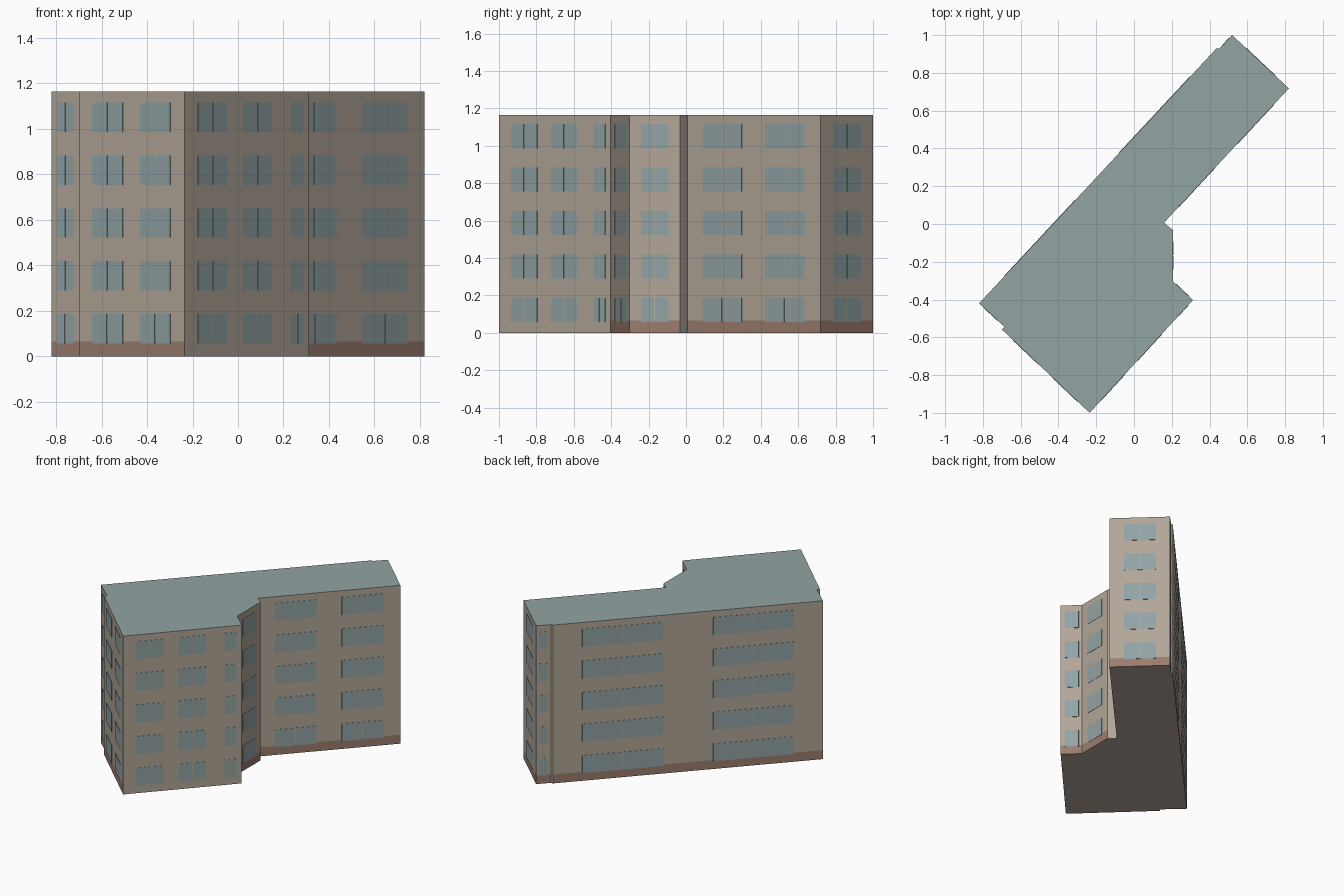
import bpy
import bmesh
from mathutils import Vector

cube = bpy.data.objects.get("Cube")
if cube:
    bpy.data.objects.remove(cube, do_unlink=True)

HEIGHT, PLINTH = 1.165, 0.066
FLOORS, SILL, STOREY, WINDOW_H = 5, 0.057, 0.2325, 0.129
PROUD = 0.002


def material(name, colour):
    mat = bpy.data.materials.new(name)
    mat.use_nodes = True
    mat.diffuse_color = (*colour, 1)
    mat.node_tree.nodes["Principled BSDF"].inputs["Base Color"].default_value = (*colour, 1)
    return mat


WALL = material("beige wall", (0.445, 0.381, 0.314))
BASE = material("brown plinth", (0.328, 0.205, 0.156))
GLASS = material("blue grey glass", (0.287, 0.366, 0.376))
ROOF = material("grey green roof", (0.287, 0.366, 0.366))

# Each wall: starting corner, whether it has a plinth, window spans along it
WALLS = [
    ("front_right_wall", (-0.235, -1.0), False, [(0.11, 0.343), (0.468, 0.70), (0.854, 0.954)]),
    ("bay_end_wall", (0.312, -0.403), True, [(0.21, 0.85)]),
    ("bay_wall", (0.207, -0.303), True, [(0.23, 0.78)]),
    ("bay_return", (0.207, -0.033), False, []),
    ("wing_wall", (0.159, 0.007), True, [(0.117, 0.411), (0.587, 0.882)]),
    ("wing_end_wall", (0.82, 0.718), True, [(0.24, 0.77)]),
    ("rear_corner_wall", (0.52, 1.0), True, [(0.23, 0.78)]),
    ("rear_step", (0.45, 0.928), False, []),
    ("rear_wall", (0.435, 0.928), True, [(0.109, 0.41), (0.594, 0.893)]),
    ("left_corner_wall", (-0.82, -0.42), True, [(0.18, 0.74)]),
    ("left_step", (-0.685, -0.545), False, []),
    ("front_left_wall", (-0.70, -0.558), True, [(0.128, 0.417), (0.583, 0.867)]),
]


def make_object(name, bm, mats):
    mesh = bpy.data.meshes.new(name)
    bm.to_mesh(mesh)
    bm.free()
    for mat in mats:
        mesh.materials.append(mat)
    obj = bpy.data.objects.new(name, mesh)
    bpy.context.collection.objects.link(obj)
    return obj


# Building shell: plinth band, wall band, roof and underside
bm = bmesh.new()
rings = [[bm.verts.new((*w[1], z)) for w in WALLS] for z in (0, PLINTH, HEIGHT)]
count = len(WALLS)
for level in range(2):
    low, high = rings[level], rings[level + 1]
    for i, wall in enumerate(WALLS):
        j = (i + 1) % count
        face = bm.faces.new((low[i], low[j], high[j], high[i]))
        face.material_index = 1 if level == 0 and wall[2] else 0
bm.faces.new(rings[2]).material_index = 2
bm.faces.new(rings[0][::-1])
make_object("building_shell", bm, [WALL, BASE, ROOF])


def add_plate(bm, start, end, out, low, high):
    """Thin glass plate standing just off the wall."""
    up = Vector((0, 0, 1))
    corners = [start + up * low, end + up * low, end + up * high, start + up * high]
    back = [bm.verts.new(c) for c in corners]
    front = [bm.verts.new(c + out * PROUD) for c in corners]
    bm.faces.new(front)
    for i in range(4):
        j = (i + 1) % 4
        bm.faces.new((back[i], back[j], front[j], front[i]))


# Windows: paired panes on every storey
for i, (name, corner, _, spans) in enumerate(WALLS):
    if not spans:
        continue
    a = Vector((*corner, 0))
    b = Vector((*WALLS[(i + 1) % count][1], 0))
    along = (b - a).normalized()
    out = Vector((along.y, -along.x, 0))
    bm = bmesh.new()
    for s, e in spans:
        start, end = a.lerp(b, s), a.lerp(b, e)
        mid = (start + end) / 2
        for floor in range(FLOORS):
            z = SILL + floor * STOREY
            gap = along * (0.004 if floor == 0 else 0.002)
            add_plate(bm, start, mid - gap, out, z, z + WINDOW_H)
            add_plate(bm, mid + gap, end, out, z, z + WINDOW_H)
    make_object(name + "_windows", bm, [GLASS])
